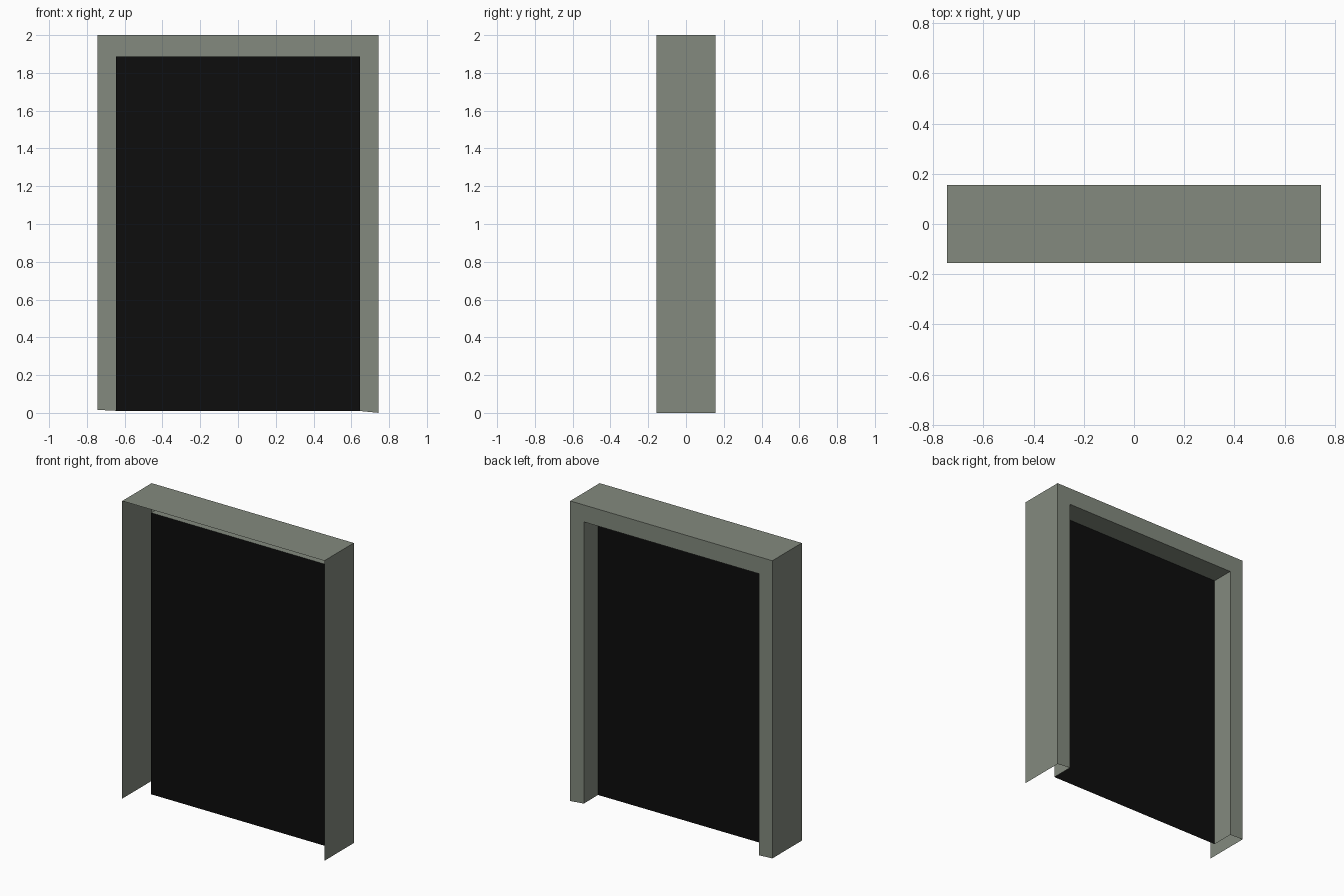
import bpy, bmesh

if "Cube" in bpy.data.objects:
    bpy.data.objects.remove(bpy.data.objects["Cube"])

# Flat colours
def material(name, rgb):
    m = bpy.data.materials.new(name)
    m.diffuse_color = (*rgb, 1.0)
    m.use_nodes = True
    m.node_tree.nodes["Principled BSDF"].inputs["Base Color"].default_value = m.diffuse_color
    return m

frame_mat = material("grey_green", (0.227, 0.254, 0.209))
panel_mat = material("black", (0.004, 0.004, 0.004))

def add_object(name, bm, mat):
    me = bpy.data.meshes.new(name)
    bm.to_mesh(me)
    bm.free()
    me.materials.append(mat)
    ob = bpy.data.objects.new(name, me)
    bpy.context.collection.objects.link(ob)

# Door arch outlines in x, z (bottom edges are slightly uneven)
outer = [(-0.745, 0.016), (-0.745, 2.0), (0.745, 2.0), (0.745, 0.0)]
inner = [(-0.645, 0.011), (-0.645, 1.887), (0.645, 1.887), (0.645, 0.010)]
DEPTH, PANEL_Y = 0.155, 0.005

# Frame: thin shell, open at front and bottom: outer wall, back face, reveal
bm = bmesh.new()
rows = [[bm.verts.new((x, y, z)) for x, z in path]
        for path, y in ((outer, -DEPTH), (outer, DEPTH), (inner, DEPTH), (inner, PANEL_Y))]
for a, b in zip(rows, rows[1:]):
    for i in range(3):
        bm.faces.new((a[i], b[i], b[i + 1], a[i + 1]))
add_object("door_frame", bm, frame_mat)

# Door panel: single sheet closing the reveal
bm = bmesh.new()
bm.faces.new([bm.verts.new((x, PANEL_Y, z)) for x, z in inner])
add_object("door_panel", bm, panel_mat)
